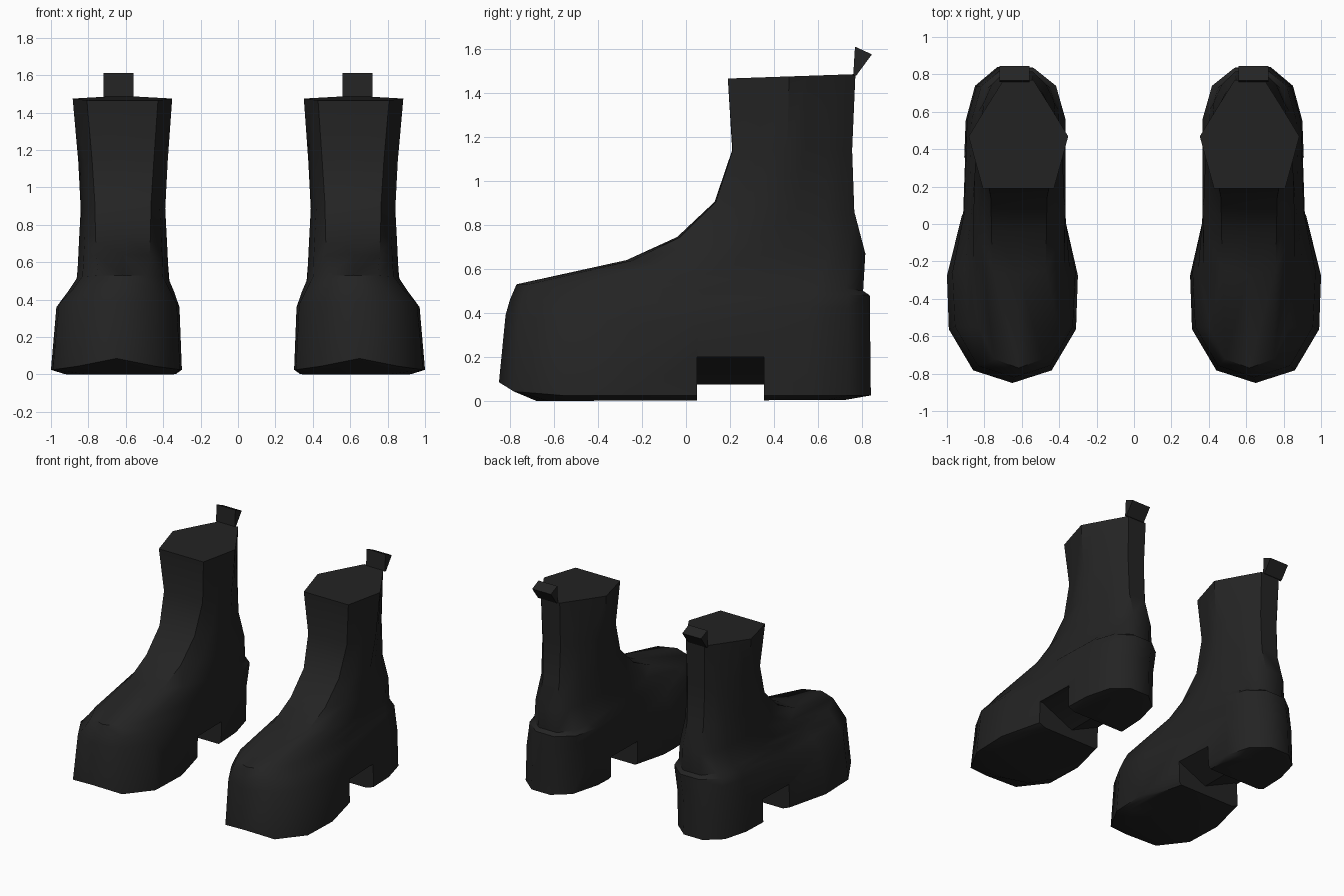
import bpy, bmesh, math

if "Cube" in bpy.data.objects:
    bpy.data.objects.remove(bpy.data.objects["Cube"])

leather = bpy.data.materials.new("black leather")
leather.use_nodes = True
tone = (0.017, 0.017, 0.017, 1)
leather.diffuse_color = tone
leather.node_tree.nodes["Principled BSDF"].inputs["Base Color"].default_value = tone

# Half outlines from toe to heel: (fraction of length, half width)
SOLE = [(0, 0), (.04, .21), (.17, .34), (.34, .35), (.53, .27), (.83, .25), (.94, .2), (1, .08)]
VAMP = [(0, 0), (.03, .13), (.14, .215), (.34, .245), (.53, .25), (.83, .25), (.94, .2), (1, .08)]
SHAFT = [(0, 0), (0, .19), (.25, .23), (.48, .266), (.62, .217), (.78, .16), (.9, .116), (1, .08)]


def blend(a, b, t):
    return [tuple(p + (q - p) * t for p, q in zip(m, n)) for m, n in zip(a, b)]


# Rings: outline, front y, front z, back y, back z, width scale, centre x
RINGS = [
    (SOLE, -.68, 0, .72, .004, .85, .63),
    (SOLE, -.85, .085, .84, .035, 1, .65),
    (blend(SOLE, VAMP, .2), -.82, .39, .837, .3, 1, .642),
    (blend(SOLE, VAMP, .65), -.8, .46, .836, .42, 1, .625),
    (VAMP, -.77, .53, .835, .48, 1, .617),
    (blend(VAMP, SHAFT, .3), -.27, .64, .805, .5, .96, .615),
    (blend(VAMP, SHAFT, .5), -.04, .745, .815, .67, .92, .615),
    (blend(VAMP, SHAFT, .7), .13, .905, .765, .86, .87, .615),
    (blend(VAMP, SHAFT, .85), .21, 1.14, .755, 1.14, .91, .615),
    (SHAFT, .19, 1.465, .77, 1.485, 1, .618),
]


def finish(name, bm):
    bmesh.ops.recalc_face_normals(bm, faces=bm.faces[:])
    mesh = bpy.data.meshes.new(name)
    bm.to_mesh(mesh)
    bm.free()
    mesh.materials.append(leather)
    ob = bpy.data.objects.new(name, mesh)
    bpy.context.collection.objects.link(ob)
    return ob


def select(ob):
    bpy.ops.object.select_all(action='DESELECT')
    ob.select_set(True)
    bpy.context.view_layer.objects.active = ob


def prism(name, points, offset):
    """Extrude a flat polygon along an offset."""
    bm = bmesh.new()
    face = bm.faces.new([bm.verts.new(p) for p in points])
    out = bmesh.ops.extrude_face_region(bm, geom=[face])
    moved = [v for v in out["geom"] if isinstance(v, bmesh.types.BMVert)]
    bmesh.ops.translate(bm, verts=moved, vec=offset)
    if face.is_valid and len([f for f in bm.faces if len(f.verts) == len(points)]) < 2:
        bm.faces.new([v for v in face.verts])
    return finish(name, bm)


def boot(side, s):
    # Lofted boot body, from the sole to the closed top
    bm = bmesh.new()
    rows = []
    for outline, fy, fz, by, bz, scale, cx in RINGS:
        loop = [(v, w) for v, w in outline] + [(v, -w) for v, w in outline[:0:-1]]
        ring = []
        for v, w in loop:
            z = fz + (bz - fz) * v
            if outline is SOLE and fz > 0 and v > 0:
                z = .025 + .03 * max(0, .1 - v) / .1
            ring.append(bm.verts.new((s * (cx + w * scale), fy + (by - fy) * v, z)))
        rows.append(ring)
    n = len(rows[0])
    for a, b in zip(rows, rows[1:]):
        for i in range(n):
            j = (i + 1) % n
            bm.faces.new((a[i], a[j], b[j], b[i]))
    bm.faces.new(rows[0])
    bm.faces.new(rows[-1])
    body = finish(side + "_boot", bm)

    # Arch gap between sole and heel, with a keeled roof
    gap = [(.1, -.1), (.1, .2), (.35, .2), (.62, .075), (.89, .2), (1.2, .2), (1.2, -.1)]
    cutter = prism("arch_cutter", [(s * x, .05, z) for x, z in gap], (0, .305, 0))
    cutter.hide_render = True
    cut = body.modifiers.new("arch", 'BOOLEAN')
    cut.operation = 'DIFFERENCE'
    cut.solver = 'EXACT'
    cut.object = cutter
    select(body)
    bpy.ops.object.modifier_apply(modifier=cut.name)
    bpy.data.objects.remove(cutter)
    select(body)
    bpy.ops.object.shade_smooth_by_angle(angle=math.radians(42))

    # Folded pull tab at the back of the collar
    tab = [(.76, 1.48), (.768, 1.61), (.845, 1.575), (.775, 1.48)]
    prism(side + "_pull_tab", [(s * .56, y, z) for y, z in tab], (s * .16, 0, 0))


boot("left", 1)
boot("right", -1)
